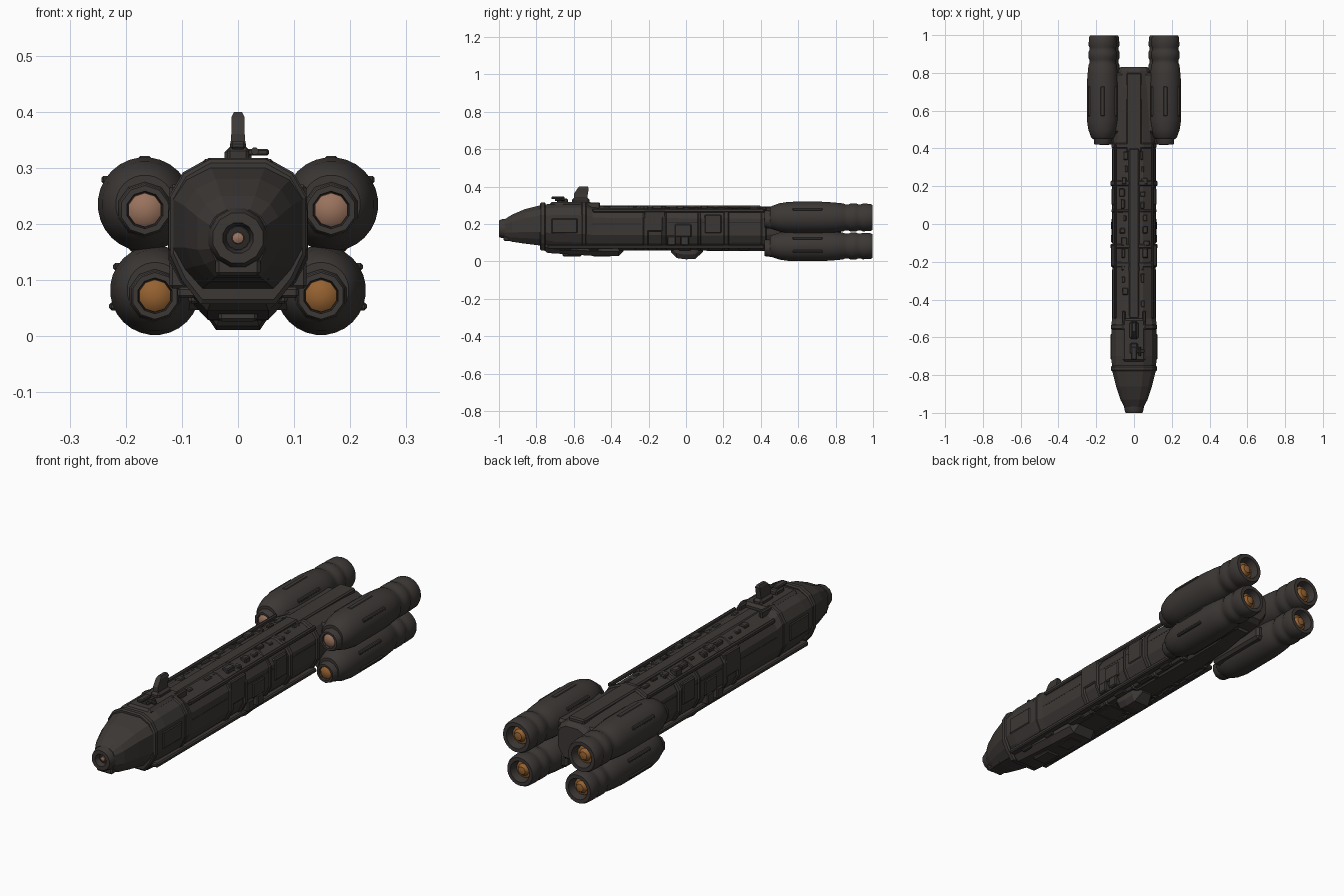
import bpy, bmesh, math, random
from mathutils import Vector

random.seed(4)
cube = bpy.data.objects.get("Cube")
if cube:
    bpy.data.objects.remove(cube)


def material(name, rgb):
    m = bpy.data.materials.new(name)
    m.use_nodes = True
    m.diffuse_color = (*rgb, 1)
    b = m.node_tree.nodes["Principled BSDF"]
    b.inputs["Base Color"].default_value = (*rgb, 1)
    b.inputs["Roughness"].default_value = 0.7
    return m


GREY = material("dark hull grey", (0.045, 0.039, 0.036))
DARK = material("dark recess grey", (0.025, 0.022, 0.021))
AMBER = material("amber glow", (0.30, 0.12, 0.03))
COPPER = material("pale copper", (0.32, 0.17, 0.11))


def finish(name, bm, mat, smooth=None):
    bmesh.ops.recalc_face_normals(bm, faces=bm.faces)
    me = bpy.data.meshes.new(name)
    bm.to_mesh(me)
    bm.free()
    ob = bpy.data.objects.new(name, me)
    bpy.context.collection.objects.link(ob)
    me.materials.append(mat)
    if smooth:
        bpy.ops.object.select_all(action="DESELECT")
        ob.select_set(True)
        bpy.context.view_layer.objects.active = ob
        bpy.ops.object.shade_smooth_by_angle(angle=math.radians(smooth))
    return ob


def loft(name, rings, mat, smooth=None):
    """Skin a list of equally long rings and cap both ends."""
    bm = bmesh.new()
    rows = [[bm.verts.new(p) for p in ring] for ring in rings]
    n = len(rows[0])
    for a, b in zip(rows, rows[1:]):
        for i in range(n):
            j = (i + 1) % n
            bm.faces.new((a[i], a[j], b[j], b[i]))
    bm.faces.new(rows[0])
    bm.faces.new(rows[-1])
    return finish(name, bm, mat, smooth)


def turned(name, x, z, profile, mat, sides=24, smooth=35):
    """Revolve (y, radius) pairs around an axis running along y."""
    rings = [[(x + r * math.cos(math.tau * (i + .5) / sides), y,
               z + r * math.sin(math.tau * (i + .5) / sides)) for i in range(sides)]
             for y, r in profile]
    return loft(name, rings, mat, smooth)


def box(name, lo, hi, mat=GREY, bevel=0.006):
    bm = bmesh.new()
    bmesh.ops.create_cube(bm, size=1)
    lo, hi = Vector(lo), Vector(hi)
    for v in bm.verts:
        v.co = (lo + hi) / 2 + v.co * (hi - lo)
    if bevel:
        bmesh.ops.bevel(bm, geom=bm.edges[:], offset=bevel, segments=1, affect="EDGES")
    return finish(name, bm, mat)


def section(y, w, zb, zt):
    """Hull outline: flat roof, chamfered shoulders, upright sides, tapered belly."""
    h = zt - zb
    half = [(.42, 1), (.8, .9), (1, .74), (1, .34), (.82, .16), (.55, 0)]
    pts = [(w * a, y, zb + h * b) for a, b in half]
    return pts + [(-p[0], y, p[2]) for p in reversed(pts)]


# Main hull with blunt nose
hull = [(-.97, .05, .12, .225), (-.93, .072, .105, .25), (-.86, .095, .095, .28),
        (-.78, .115, .085, .30), (-.7, .12, .065, .312), (-.53, .12, .06, .312),
        (-.5, .115, .06, .295), (.4, .115, .065, .285), (.5, .105, .075, .285),
        (.72, .095, .09, .28), (.81, .085, .10, .275), (.83, .072, .115, .26)]
loft("main_hull", [section(*s) for s in hull], GREY)

# Ribs wrapped round the hull
for y0, y1, w, top in [(-.78, -.75, .121, .315), (-.56, -.53, .123, .318),
                       (-.23, -.20, .122, .294), (-.13, -.105, .125, .296),
                       (.06, .08, .12, .292), (.2, .23, .124, .293), (.4, .43, .12, .292)]:
    loft("hull_rib", [section(y0, w - .006, .065, top - .006), section(y0 + .006, w, .057, top),
                      section(y1 - .006, w, .057, top), section(y1, w - .006, .065, top - .006)], GREY)

# Nose: docking collar, socket and chin
turned("nose_collar", 0, .175, [(-.96, .055), (-.985, .052), (-1, .046), (-1, .028),
                                (-.975, .022), (-.974, .012)], GREY, 12)
turned("nose_socket", 0, .175, [(-.978, .021), (-.979, .012)], DARK, 12)
turned("nose_plug", 0, .175, [(-.972, .012), (-.985, .01), (-.988, .004)], COPPER, 10)
box("nose_chin", (-.04, -.975, .108), (.04, -.84, .14))
box("chin_block", (-.055, -.88, .095), (.055, -.74, .13))

# Belly keel, stepped down under the forward hull
def keel_ring(y, w, zb):
    return [(-w, y, .12), (w, y, .12), (w, y, zb + .025), (w * .7, y, zb), (-w * .7, y, zb), (-w, y, zb + .025)]

loft("belly_keel", [keel_ring(*k) for k in [(-.76, .07, .06), (-.74, .078, .045), (-.5, .078, .03),
     (-.36, .072, .028), (-.33, .062, .06), (.4, .062, .055), (.6, .055, .06), (.75, .045, .08)]], GREY)
loft("belly_blister", [keel_ring(*k) for k in [(-.08, .04, .05), (-.05, .054, .018), (.0, .056, .011),
     (.05, .054, .014), (.09, .035, .05)]], GREY)
for y in (-.66, -.5):
    box("belly_hatch", (-.035, y, .026), (.035, y + .1, .05))

# Roof spine and superstructure
box("roof_spine", (-.028, -.5, .27), (.028, .4, .298))
box("rear_spine", (-.04, .38, .26), (.04, .8, .293))
box("bridge_deck", (-.062, -.73, .28), (.062, -.5, .318), bevel=.012)
box("mast_foot", (-.024, -.61, .3), (.024, -.515, .338), bevel=.01)

# Mast fin, slanted along its leading edge
def fin_ring(z, y0, y1, w):
    return [(-w, y0, z), (w, y0, z), (w, y1, z), (-w, y1, z)]

loft("mast_fin", [fin_ring(.32, -.60, -.53, .015), (fin_ring(.36, -.60, -.525, .012)),
                  fin_ring(.39, -.58, -.52, .012), fin_ring(.40, -.57, -.525, .007)], GREY)

# Small roof turret with a side arm
turned("turret_arm", .03, .33, [(-.70, .007), (-.65, .007)], GREY, 8)
box("turret_base", (-.02, -.69, .3), (.02, -.63, .336))
box("turret_head", (-.014, -.72, .333), (.014, -.65, .347), bevel=.004)
box("turret_wing", (.01, -.68, .322), (.055, -.665, .334), bevel=.003)

# Mirrored side fittings
for s in (-1, 1):
    def side_box(name, x0, x1, y0, y1, z0, z1, mat=GREY, bevel=.005):
        xs = sorted((s * x0, s * x1))
        return box(name, (xs[0], y0, z0), (xs[1], y1, z1), mat, bevel)

    side_box("side_ledge", .075, .108, -.74, .42, .068, .088)
    side_box("upper_rail", .092, .106, -.5, .42, .262, .283)
    side_box("roof_shoulder", .045, .063, -.56, -.46, .28, .316)
    side_box("forward_plate", .1, .124, -.72, -.58, .15, .23)
    side_box("midship_plate", .1, .122, -.225, -.11, .16, .27)
    side_box("side_hatch", .1, .119, .1, .19, .15, .25)
    side_box("side_hatch", .1, .119, -.06, .03, .13, .2)
    for y in (-.1, -.03):
        side_box("side_clamp", .08, .122, y, y + .045, .085, .135)
    side_box("side_seam", .1, .1155, -.5, -.24, .196, .202, DARK, 0)
    side_box("side_seam", .1, .1155, -.1, .4, .206, .212, DARK, 0)
    # Roof equipment scattered along both sides of the spine
    for i in range(13):
        y = -.44 + i * .065
        x, l, h = random.uniform(.03, .05), random.uniform(.025, .055), random.uniform(.288, .3)
        side_box("roof_unit", x, x + random.uniform(.015, .035), y, y + l, .265, h, bevel=.004)
    # Lower hull boxes
    for i in range(7):
        y = -.68 + i * .16
        side_box("lower_unit", .055, .088, y, y + random.uniform(.04, .09), .058, .09)

    # Engine pods: upper pair larger than the lower pair
    for level, x, z, r, lens in (("upper", .166, .235, .084, COPPER), ("lower", .148, .082, .08, AMBER)):
        x *= s
        turned(level + "_engine_pod", x, z, [
            (.45, r * .62), (.46, r * .74), (.5, r * .91), (.55, r), (.74, r), (.79, r * .96),
            (.84, r * .9), (.85, r * .84), (.87, r * .84), (.88, r * .9), (.91, r * .9),
            (.92, r * .84), (.935, r * .84), (.945, r * .89), (.985, r * .87), (.998, r * .8),
            (.998, r * .6), (.96, r * .5)], GREY, 28)
        zi = z - .01
        turned(level + "_intake_collar", x, zi, [(.47, r * .62), (.425, r * .56), (.42, r * .52),
               (.42, r * .4), (.44, r * .36)], GREY, 10)
        turned(level + "_intake_lens", x, zi, [(.445, r * .38), (.428, r * .36), (.42, r * .24),
               (.418, r * .05)], lens, 10)
        turned(level + "_exhaust_glow", x, z, [(.955, r * .52), (.966, r * .48), (.97, r * .34),
               (.985, r * .22), (.988, r * .05)], AMBER, 12)
        # Strut and armour strips on the pod
        side_box(level + "_engine_strut", .05, .12, .48, .80, z - .035, z + .03, bevel=.012)
        for k in range(5):
            a = math.pi * (k - 1.4) / 3.2
            px, pz = x + s * math.cos(a) * r * .94, z + math.sin(a) * r * .94
            if px * s < .235 and pz > .012:
                box(level + "_pod_strip", (px - .012, .57, pz - .007), (px + .012, .73, pz + .007), bevel=.004)
